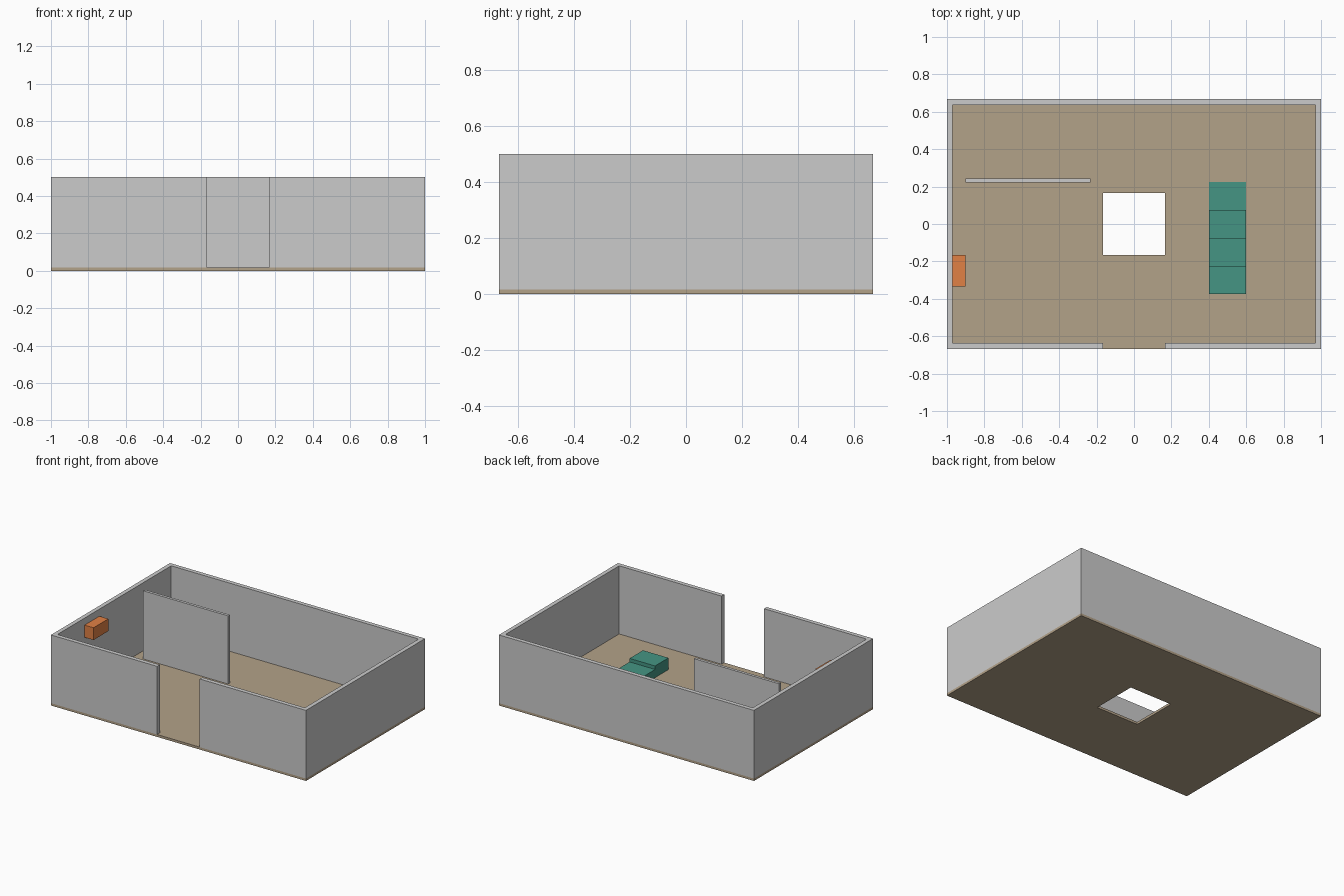
import bpy
import bmesh
from mathutils import Vector

if "Cube" in bpy.data.objects:
    bpy.data.objects.remove(bpy.data.objects["Cube"])

W, D, H = 1.0, 0.667, 0.5      # half width, half depth, full height
T, F = 0.03, 0.017             # wall and floor thickness
G = 0.167                      # half size of doorway and floor opening


def material(name, rgb):
    m = bpy.data.materials.new(name)
    m.diffuse_color = (*rgb, 1)
    m.use_nodes = True
    m.node_tree.nodes["Principled BSDF"].inputs["Base Color"].default_value = m.diffuse_color
    return m


def prism(name, outline, direction, mat=None):
    """Extrude a closed outline of 3D points along a direction."""
    bm = bmesh.new()
    face = bm.faces.new([bm.verts.new(p) for p in outline])
    ext = bmesh.ops.extrude_face_region(bm, geom=[face])
    moved = [v for v in ext["geom"] if isinstance(v, bmesh.types.BMVert)]
    bmesh.ops.translate(bm, verts=moved, vec=Vector(direction))
    bmesh.ops.recalc_face_normals(bm, faces=bm.faces)
    mesh = bpy.data.meshes.new(name)
    bm.to_mesh(mesh)
    bm.free()
    obj = bpy.data.objects.new(name, mesh)
    bpy.context.collection.objects.link(obj)
    if mat:
        mesh.materials.append(mat)
    return obj


def box(name, x, y, z, mat=None):
    outline = [(x[0], y[0], z[0]), (x[1], y[0], z[0]),
               (x[1], y[1], z[0]), (x[0], y[1], z[0])]
    return prism(name, outline, (0, 0, z[1] - z[0]), mat)


brown = material("floor_brown", (0.45, 0.36, 0.25))
teal = material("stair_teal", (0.06, 0.30, 0.23))
orange = material("unit_orange", (0.75, 0.22, 0.06))

# Floor slab with a square opening
floor = box("floor", (-W, W), (-D, D), (0, F), brown)
cutter = box("floor_opening_cutter", (-G, G), (-G, G), (-0.1, 0.1), brown)
cutter.hide_render = True
cutter.hide_set(True)
cut = floor.modifiers.new("opening", "BOOLEAN")
cut.operation = "DIFFERENCE"
cut.solver = "EXACT"
cut.object = cutter

# Outer walls: one continuous run, left open at the front doorway
half = [(G, -D), (W, -D), (W, D)]
inner = [(W - T, D - T), (W - T, T - D), (G, T - D)]
plan = half + [(-x, y) for x, y in reversed(half)]
plan += [(-x, y) for x, y in reversed(inner)] + inner
prism("walls", [(x, y, F) for x, y in plan], (0, 0, H - F))

# Free-standing partition
box("partition", (-0.9, -0.233), (0.223, 0.243), (F, H))

# Stairs rising towards the front, set into the floor
STEPS, RUN, RISE, Y0, BASE = 4, 0.15, 0.025, 0.225, 0.004
profile = [(0.4, Y0, BASE)]
for i in range(STEPS):
    z = RISE * (i + 1)
    profile += [(0.4, Y0 - RUN * i, z), (0.4, Y0 - RUN * (i + 1), z)]
profile.append((0.4, Y0 - RUN * STEPS, BASE))
prism("stairs", profile, (0.2, 0, 0), teal)

# Box hung on the left wall
box("wall_unit", (T - W, -0.9), (-0.333, -0.167), (0.363, 0.45), orange)
